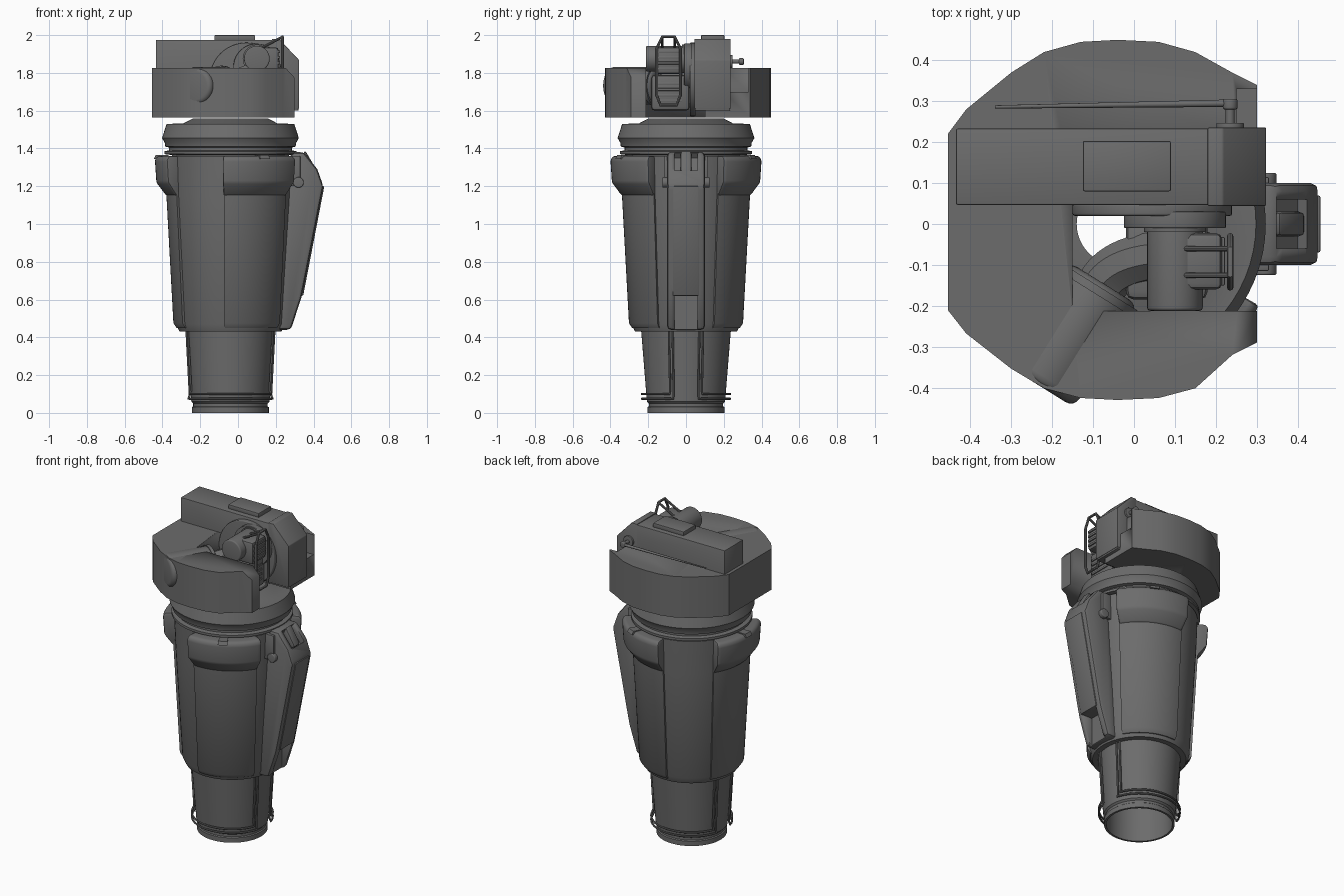
import bpy, bmesh, math
from math import cos, sin, radians, pi
from mathutils import Vector

if "Cube" in bpy.data.objects:
    bpy.data.objects.remove(bpy.data.objects["Cube"])

grey = bpy.data.materials.new("dark_grey")
grey.use_nodes = True
COLOUR = (0.15, 0.15, 0.15, 1)
grey.diffuse_color = COLOUR
grey.node_tree.nodes["Principled BSDF"].inputs["Base Color"].default_value = COLOUR
AXIS = -0.04  # x of the tower's axis


def activate(ob):
    bpy.ops.object.select_all(action='DESELECT')
    ob.select_set(True)
    bpy.context.view_layer.objects.active = ob


def finish(name, bm, bevel=0, segments=2):
    bmesh.ops.recalc_face_normals(bm, faces=bm.faces)
    me = bpy.data.meshes.new(name)
    bm.to_mesh(me)
    bm.free()
    ob = bpy.data.objects.new(name, me)
    bpy.context.collection.objects.link(ob)
    me.materials.append(grey)
    activate(ob)
    if bevel:
        mod = ob.modifiers.new("bevel", 'BEVEL')
        mod.width, mod.segments, mod.limit_method = bevel, segments, 'ANGLE'
        bpy.ops.object.modifier_apply(modifier="bevel")
    bpy.ops.object.shade_smooth_by_angle(angle=radians(32))
    return ob


def sweep(name, profile, start=0, end=360, steps=64, bevel=0):
    """Turn a closed (radius, z) profile around the tower axis."""
    bm = bmesh.new()
    full = end - start >= 360
    rows = []
    for i in range(steps if full else steps + 1):
        a = radians(start + (end - start) * i / steps)
        rows.append([bm.verts.new((AXIS + r * cos(a), r * sin(a), z)) for r, z in profile])
    n = len(profile)
    for i in range(steps):
        a, b = rows[i], rows[(i + 1) % len(rows)]
        for j in range(n):
            k = (j + 1) % n
            bm.faces.new((a[j], b[j], b[k], a[k]))
    if not full:
        bm.faces.new(rows[0])
        bm.faces.new(rows[-1])
    return finish(name, bm, bevel)


def prism(name, outline, low, high, plane="xy", bevel=0, segments=2):
    """Extrude an outline; plane xy extrudes along z, plane xz along y."""
    bm = bmesh.new()
    put = (lambda p, h: (p[0], p[1], h)) if plane == "xy" else (lambda p, h: (p[0], h, p[1]))
    a = [bm.verts.new(put(p, low)) for p in outline]
    b = [bm.verts.new(put(p, high)) for p in outline]
    bm.faces.new(a)
    bm.faces.new(b)
    for i in range(len(a)):
        j = (i + 1) % len(a)
        bm.faces.new((a[i], a[j], b[j], b[i]))
    return finish(name, bm, bevel, segments)


def box(name, x, y, z, bevel=0.004):
    return prism(name, [(x[0], y[0]), (x[1], y[0]), (x[1], y[1]), (x[0], y[1])], *z, bevel=bevel)


def rod(name, p, q, r, r2=None, sides=32, bevel=0):
    """Cylinder or cone between two points."""
    p, q = Vector(p), Vector(q)
    bm = bmesh.new()
    bmesh.ops.create_cone(bm, cap_ends=True, segments=sides, radius1=r,
                          radius2=r if r2 is None else r2, depth=(q - p).length)
    turn = (q - p).to_track_quat('Z', 'Y').to_matrix().to_4x4()
    bmesh.ops.transform(bm, matrix=turn, verts=bm.verts)
    bmesh.ops.translate(bm, vec=(p + q) / 2, verts=bm.verts)
    return finish(name, bm, bevel, 4)


def pipe(name, points, r, cyclic=False):
    cu = bpy.data.curves.new(name, 'CURVE')
    cu.dimensions, cu.bevel_depth, cu.bevel_resolution = '3D', r, 2
    cu.use_fill_caps = True
    sp = cu.splines.new('POLY')
    sp.points.add(len(points) - 1)
    for pt, co in zip(sp.points, points):
        pt.co = (*co, 1)
    sp.use_cyclic_u = cyclic
    ob = bpy.data.objects.new(name, cu)
    bpy.context.collection.objects.link(ob)
    cu.materials.append(grey)
    activate(ob)
    bpy.ops.object.convert(target='MESH')
    bpy.ops.object.shade_smooth_by_angle(angle=radians(40))


def cut(ob, cutter):
    mod = ob.modifiers.new("cut", 'BOOLEAN')
    mod.operation, mod.object, mod.solver = 'DIFFERENCE', cutter, 'EXACT'
    activate(ob)
    bpy.ops.object.modifier_apply(modifier="cut")
    bpy.data.objects.remove(cutter)


# Tower: hollow foot, tapered shell, and collar
sweep("foot_tube", [(0.19, 0), (0.203, 0), (0.203, 0.03), (0.197, 0.035), (0.197, 0.05), (0.207, 0.06),
                    (0.237, 0.43), (0.22, 0.45), (0.19, 0.3)])
sweep("tower_shell", [(0.2, 0.43), (0.27, 0.43), (0.288, 0.47), (0.327, 1.15), (0.335, 1.36), (0.2, 1.36)])
sweep("collar", [(0.1, 1.34), (0.31, 1.34), (0.31, 1.365), (0.35, 1.37), (0.35, 1.385), (0.325, 1.39),
                 (0.325, 1.405), (0.345, 1.41), (0.348, 1.43), (0.362, 1.455), (0.338, 1.53),
                 (0.25, 1.532), (0.2, 1.558), (0.1, 1.558)])

# Three armoured panels with a thick upper band and a top latch
for side, mid in (("side", 180), ("front", -63), ("back", 63)):
    sweep(side + "_panel", [(0.25, 0.45), (0.285, 0.45), (0.302, 0.475), (0.34, 1.17), (0.25, 1.17)],
          mid - 33, mid + 33, 20)
    sweep(side + "_panel_band", [(0.28, 1.15), (0.34, 1.15), (0.392, 1.22), (0.4, 1.34), (0.385, 1.36), (0.28, 1.36)],
          mid - 33, mid + 33, 20, bevel=0.01)
    sweep(side + "_panel_latch", [(0.33, 1.345), (0.406, 1.345), (0.395, 1.366), (0.33, 1.366)], mid - 4, mid + 4, 3)

# Side arm with a lower notch, pivot pins and a top handle
arm = prism("side_arm", [(0.2, 0.44), (0.28, 0.44), (0.335, 0.61), (0.35, 0.68), (0.452, 1.2), (0.42, 1.29),
                         (0.35, 1.38), (0.28, 1.38)], -0.1, 0.1, "xz", bevel=0.02)
cut(arm, box("notch_cutter", (0.265, 0.4), (-0.062, 0.062), (0.4, 0.62), 0))
cut(arm, prism("slot_cutter", [(0.33, 1.35), (0.4, 1.26), (0.45, 1.31), (0.38, 1.42)], -0.06, 0.06, "xz"))
prism("arm_latch", [(0.33, 1.34), (0.385, 1.26), (0.42, 1.28), (0.355, 1.39)], -0.03, 0.03, "xz", bevel=0.012)
prism("arm_spine", [(0.3, 0.62), (0.345, 0.62), (0.457, 1.2), (0.39, 1.2)], -0.07, 0.07, "xz", bevel=0.006)
for s in (-1, 1):
    rod("arm_pin", (0.32, s * 0.09, 1.22), (0.32, s * 0.125, 1.22), 0.028, bevel=0.005)
    box("arm_rail", (0.26, 0.33), (*sorted((s * 0.09, s * 0.115)),), (1.2, 1.36))

# Paired pipes running down the foot and around its base
for s in (-1, 1):
    for inset, z in ((0, 0.075), (5, 0.1)):
        a0, a1 = 17 + inset, 163 - inset
        ring = [(0.233, a0 + (a1 - a0) * i / 32, z) for i in range(33)]
        path = [(0.243, a0, 0.43), (0.225, a0, z + 0.02), *ring, (0.225, a1, z + 0.02), (0.243, a1, 0.43)]
        pipe("foot_pipe", [(AXIS + r * cos(radians(a)), s * r * sin(radians(a)), h) for r, a, h in path], 0.006)

# Head: faceted disc with an open bay on one side
half = [(0.3, 0.34), (0.24, 0.37), (0.15, 0.42), (0.06, 0.445), (-0.04, 0.45), (-0.13, 0.445), (-0.22, 0.42),
        (-0.3, 0.37), (-0.41, 0.28), (-0.455, 0.22)]
front = [(x, -0.43 / 0.45 * y if x < 0.2 else 0.05 - y) for x, y in reversed(half)]
head = prism("head_housing", half + front, 1.565, 1.825)
cut(head, box("bay_cutter", (-0.15, 0.5), (-0.212, 0.1), (1.5, 1.9), 0))
cut(head, prism("corner_cutter", [(0.23, 1.85), (0.35, 1.85), (0.35, 1.72)], -0.5, -0.2, "xz"))
cut(head, box("back_notch_cutter", (0.25, 0.4), (0.2, 0.33), (1.7, 1.9), 0))

# Long upper housing with its top plate and end cap
prism("upper_housing", [(-0.435, 1.6), (0.32, 1.6), (0.32, 1.865), (0.215, 1.975), (-0.435, 1.975)],
      0.047, 0.233, "xz", bevel=0.004)
box("top_plate", (-0.125, 0.09), (0.08, 0.203), (1.97, 2.0))
prism("end_cap", [(0.18, 1.61), (0.323, 1.61), (0.323, 1.868), (0.217, 1.98), (0.18, 1.98)], 0.044, 0.236, "xz", bevel=0.004)

# Bay fittings: round mount, drum, motor and vented box
rod("mount_disc", (0.045, 0.05, 1.765), (0.045, 0.02, 1.765), 0.195, sides=48, bevel=0.006)
rod("mount_hub", (0.1, 0.03, 1.83), (0.1, -0.01, 1.83), 0.125, sides=40, bevel=0.004)
rod("drum", (0.1, 0.03, 1.875), (0.1, -0.212, 1.875), 0.068, bevel=0.008)
rod("drum_rim", (0.1, 0.0, 1.875), (0.1, -0.02, 1.875), 0.075)
box("motor", (0.095, 0.215), (-0.16, -0.022), (1.795, 1.935), 0.015)
box("vent_box", (-0.02, 0.18), (-0.185, 0.02), (1.6, 1.79), 0.02)
for i in range(4):
    z = 1.815 + i * 0.03
    box("motor_fin", (0.2, 0.222), (-0.15, -0.032), (z, z + 0.014), 0.003)
    box("vent_fin", (0.17, 0.186), (-0.16, -0.02), (z - 0.17, z - 0.156), 0.003)

# Tubular guard loop in front of the motor
loop = [(-0.155, 1.93), (-0.125, 1.992), (-0.06, 1.992), (-0.03, 1.93), (-0.03, 1.68), (-0.05, 1.63),
        (-0.135, 1.63), (-0.155, 1.68)]
pipe("guard_loop", [(0.235, y, z) for y, z in loop], 0.008, cyclic=True)
for y in (-0.125, -0.06):
    rod("guard_strut", (0.235, y, 1.99), (0.12, y, 1.93), 0.007, sides=10)

# Angled lamp barrel and its elbow
d = Vector((-0.53, -0.85, 0)).normalized()
base = Vector((-0.075, -0.145, 1.732))
rod("lamp_barrel", base, base + d * 0.295, 0.1, sides=48, bevel=0.025)
rod("lamp_rim", base + d * 0.012, base + d * 0.032, 0.106, sides=48)
corner = Vector((-0.035, -0.08, 1.75))
end = Vector((0.1, -0.075, 1.8))
bend = [base.lerp(corner, t) * (1 - t) + corner.lerp(end, t) * t for t in [i / 12 for i in range(13)]]
pipe("lamp_elbow", [base + d * 0.02] + [tuple(p) for p in bend], 0.062)

# Folded aerial on the back
rod("aerial_mount", (0.235, 0.23, 1.86), (0.235, 0.247, 1.86), 0.034, bevel=0.003)
rod("aerial_stem", (0.235, 0.24, 1.86), (0.235, 0.29, 1.86), 0.011, sides=16)
rod("aerial_joint", (0.235, 0.28, 1.86), (0.235, 0.306, 1.86), 0.018, sides=16, bevel=0.005)
rod("aerial_rod", (0.225, 0.295, 1.86), (-0.34, 0.286, 1.86), 0.009, 0.004, sides=12)
